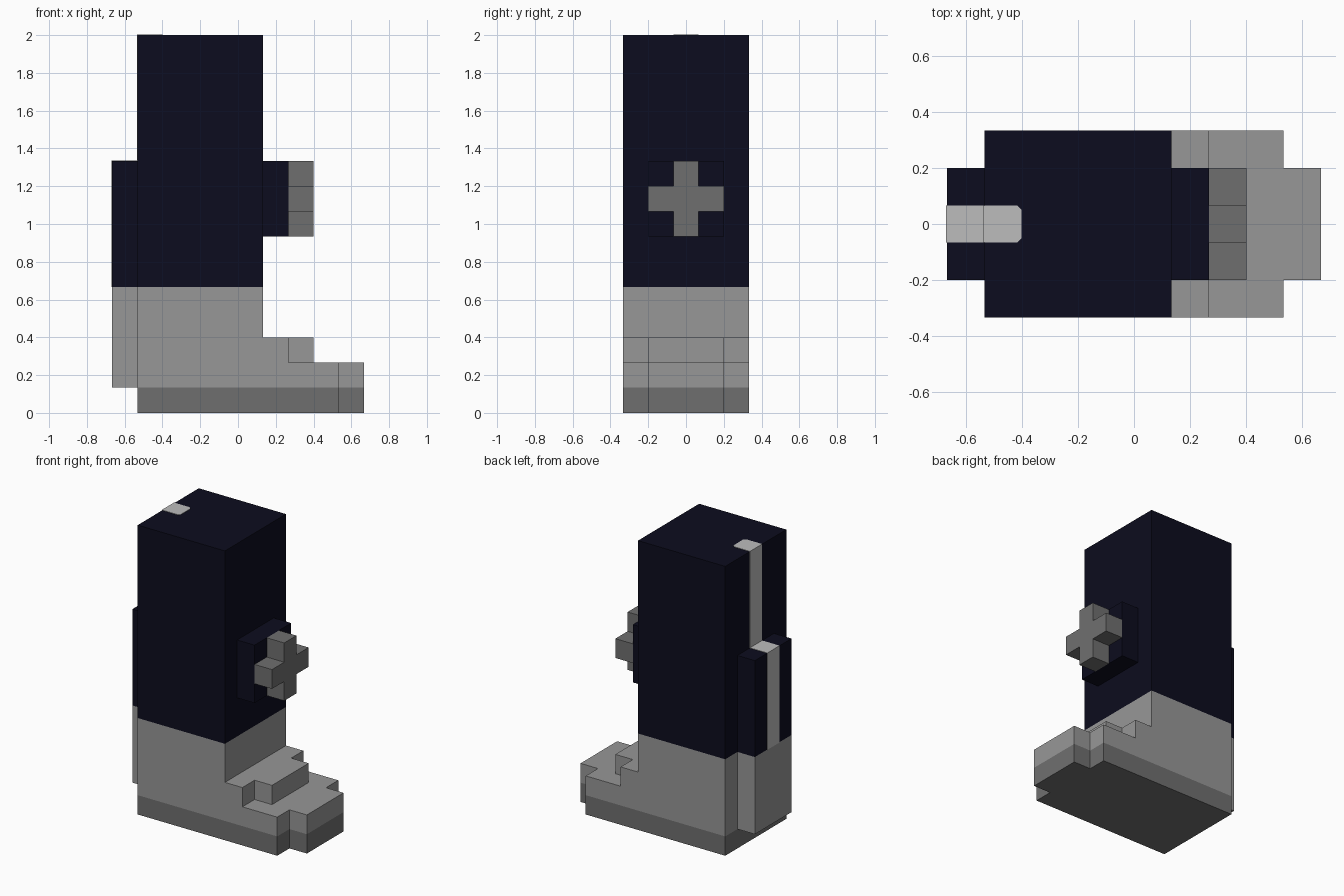
import bpy, bmesh

old = bpy.data.objects.get("Cube")
if old:
    bpy.data.objects.remove(old, do_unlink=True)

U = 2 / 15  # one block


def material(name, rgb):
    m = bpy.data.materials.new(name)
    m.use_nodes = True
    m.diffuse_color = (*rgb, 1)
    m.node_tree.nodes["Principled BSDF"].inputs["Base Color"].default_value = (*rgb, 1)
    return m


navy = material("navy cloth", (0.0037, 0.0037, 0.013))
grey = material("boot grey", (0.309, 0.309, 0.309))
dark = material("dark grey", (0.159, 0.159, 0.159))
light = material("stripe light grey", (0.503, 0.503, 0.503))


def build(name, mat, layers, axis="z"):
    """Stack prisms. Each layer is (half outline, low, high) in blocks;
    the half outline lists (a, y) with y > 0 and is mirrored across y = 0.
    a is x when extruding along z, and z when extruding along x."""
    bm = bmesh.new()
    for half, lo, hi in layers:
        outline = half + [(a, -y) for a, y in reversed(half)]
        rings = []
        for h in (lo, hi):
            pts = [(a, y, h) if axis == "z" else (h, y, a) for a, y in outline]
            rings.append([bm.verts.new([c * U for c in p]) for p in pts])
        low, high = rings
        bm.faces.new(low)
        bm.faces.new(high)
        n = len(outline)
        for i in range(n):
            j = (i + 1) % n
            bm.faces.new((low[i], low[j], high[j], high[i]))
    bmesh.ops.recalc_face_normals(bm, faces=bm.faces)
    me = bpy.data.meshes.new(name)
    bm.to_mesh(me)
    bm.free()
    me.materials.append(mat)
    ob = bpy.data.objects.new(name, me)
    bpy.context.collection.objects.link(ob)
    return ob


def rect(a0, a1, y):
    return [(a0, y), (a1, y)]


# plan outlines (half): leg with calf ridge, and foot with narrower toe
calf = [(-5, 1.5), (-4, 1.5), (-4, 2.5)]
toe = [(4, 2.5), (4, 1.5), (5, 1.5)]

# boot
build("sole", dark, [([(-4, 2.5)] + toe, 0, 1)])
build("boot", grey, [
    (calf + toe, 1, 2),
    (calf + [(2, 2.5), (2, 1.5), (3, 1.5)], 2, 3),
    (calf + [(1, 2.5)], 3, 5),
])

# trouser leg with calf ridge on the lower half
build("trouser_leg", navy, [
    (calf + [(1, 2.5)], 5, 10),
    (rect(-4, 1, 2.5), 10, 15),
])

# knee pad and its raised cross
build("knee_pad", navy, [(rect(7, 10, 1.5), 1, 2)], "x")
cross = [(7, .5), (8, .5), (8, 1.5), (9, 1.5), (9, .5), (10, .5)]
build("knee_cross", dark, [(cross, 2, 3)], "x")

# painted stripe running down the rear
T = 0.02
build("rear_stripe", light, [
    (rect(5, 10, .5), -5 - T, -5),
    (rect(10, 15, .5), -4 - T, -4),
], "x")
build("top_stripe", light, [
    (rect(-5 - T, -4, .5), 10, 10 + T),
    ([(-4 - T, .5), (-3.12, .5), (-3, .38)], 15, 15 + T),
])
